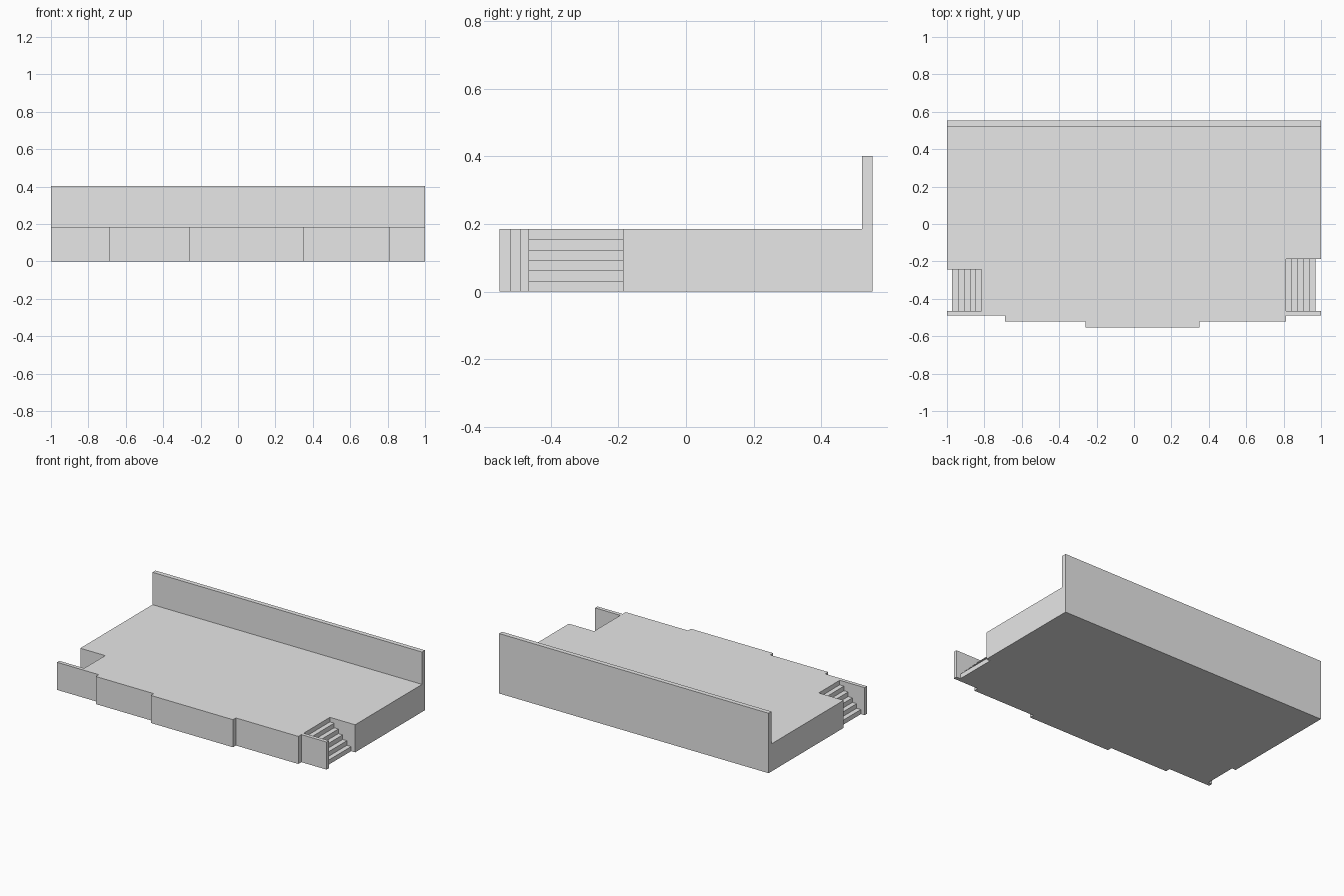
import bpy
import bmesh

cube = bpy.data.objects.get("Cube")
if cube:
    bpy.data.objects.remove(cube, do_unlink=True)

grey = bpy.data.materials.new("light_grey")
grey.use_nodes = True
grey.diffuse_color = (0.8, 0.8, 0.8, 1)
grey.node_tree.nodes["Principled BSDF"].inputs["Base Color"].default_value = (0.8, 0.8, 0.8, 1)

DECK = 0.185      # deck height
BACK = 0.553      # rear edge
WALL_FRONT = 0.522
NOTCH_FRONT = -0.465


def prism(name, profile, offset):
    """Extrude a closed 3D profile along an offset vector."""
    bm = bmesh.new()
    face = bm.faces.new([bm.verts.new(p) for p in profile])
    result = bmesh.ops.extrude_face_region(bm, geom=[face], use_keep_orig=True)
    moved = [v for v in result["geom"] if isinstance(v, bmesh.types.BMVert)]
    bmesh.ops.translate(bm, verts=moved, vec=offset)
    bmesh.ops.recalc_face_normals(bm, faces=bm.faces)
    mesh = bpy.data.meshes.new(name)
    bm.to_mesh(mesh)
    bm.free()
    mesh.materials.append(grey)
    obj = bpy.data.objects.new(name, mesh)
    bpy.context.collection.objects.link(obj)
    return obj


# Deck with stepped front edge and a stair notch at each side
left_notch, right_notch = -0.187, -0.243
outline = [
    (1, WALL_FRONT), (-1, WALL_FRONT),
    (-1, right_notch), (-0.815, right_notch),
    (-0.815, NOTCH_FRONT), (-1, NOTCH_FRONT),
    (-1, -0.49), (-0.69, -0.49),
    (-0.69, -0.522), (-0.26, -0.522),
    (-0.26, -BACK), (0.35, -BACK),
    (0.35, -0.522), (0.813, -0.522),
    (0.813, -0.49), (1, -0.49),
    (1, NOTCH_FRONT), (0.813, NOTCH_FRONT),
    (0.813, left_notch), (1, left_notch),
]
prism("stage_deck", [(x, y, 0) for x, y in outline], (0, 0, DECK))

# Rear wall
prism("back_wall", [(-1, WALL_FRONT, 0), (1, WALL_FRONT, 0),
                    (1, BACK, 0), (-1, BACK, 0)], (0, 0, 0.402))


# Stairs descending outwards in each notch
def stairs(name, side, inner, notch_back, steps=5):
    tread, rise = 0.157 / steps, DECK / (steps + 1)
    profile = [(inner, 0)]
    for i in range(steps):
        height = DECK - rise * (i + 1)
        profile += [(inner + tread * i, height), (inner + tread * (i + 1), height)]
    profile.append((inner + tread * steps, 0))
    prism(name, [(side * x, NOTCH_FRONT, z) for x, z in profile],
          (0, notch_back - NOTCH_FRONT, 0))


stairs("left_stairs", 1, 0.813, left_notch)
stairs("right_stairs", -1, 0.815, right_notch)
